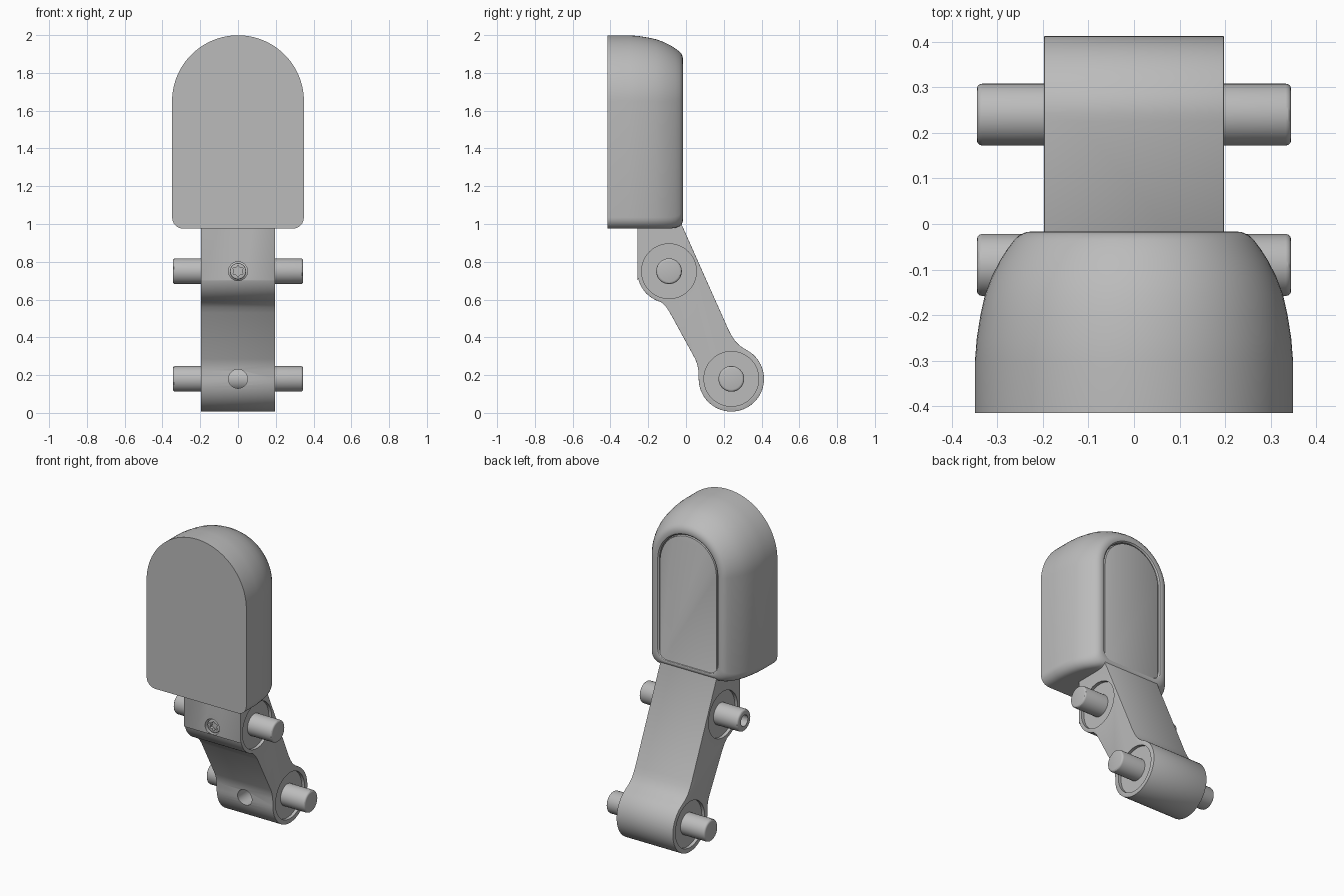
import bpy, bmesh, math
from mathutils import Vector, Matrix

if "Cube" in bpy.data.objects:
    bpy.data.objects.remove(bpy.data.objects["Cube"])

grey = bpy.data.materials.new("neutral grey")
grey.diffuse_color = (0.5, 0.5, 0.5, 1)
grey.use_nodes = True
grey.node_tree.nodes["Principled BSDF"].inputs["Base Color"].default_value = grey.diffuse_color


def make(name, bm):
    bmesh.ops.recalc_face_normals(bm, faces=bm.faces)
    me = bpy.data.meshes.new(name)
    bm.to_mesh(me)
    bm.free()
    me.materials.append(grey)
    ob = bpy.data.objects.new(name, me)
    bpy.context.collection.objects.link(ob)
    return ob


def loft(name, rings):
    """Skin equal-length rings of points and cap both ends."""
    bm = bmesh.new()
    vs = [[bm.verts.new(p) for p in r] for r in rings]
    n = len(vs[0])
    for a, b in zip(vs, vs[1:]):
        for i in range(n):
            bm.faces.new((a[i], a[(i + 1) % n], b[(i + 1) % n], b[i]))
    bm.faces.new(vs[0])
    bm.faces.new(vs[-1])
    return make(name, bm)


def cylinder(name, centre, radius, length, axis, sides=48):
    bm = bmesh.new()
    rot = Matrix.Rotation(math.pi / 2, 4, 'Y' if axis == 'X' else 'X')
    bmesh.ops.create_cone(bm, cap_ends=True, segments=sides, radius1=radius,
                          radius2=radius, depth=length,
                          matrix=Matrix.Translation(centre) @ rot)
    return make(name, bm)


def activate(ob):
    bpy.ops.object.select_all(action='DESELECT')
    ob.select_set(True)
    bpy.context.view_layer.objects.active = ob


def boolean(ob, cutter, operation='DIFFERENCE'):
    m = ob.modifiers.new("cut", 'BOOLEAN')
    m.operation, m.object, m.solver = operation, cutter, 'EXACT'
    activate(ob)
    bpy.ops.object.modifier_apply(modifier=m.name)
    bpy.data.objects.remove(cutter)


def bevel(ob, width, segments=2):
    m = ob.modifiers.new("edge", 'BEVEL')
    m.width, m.segments, m.limit_method = width, segments, 'ANGLE'
    m.angle_limit = math.radians(40)
    activate(ob)
    bpy.ops.object.modifier_apply(modifier=m.name)


def smooth(ob):
    activate(ob)
    bpy.ops.object.shade_smooth_by_angle(angle=math.radians(30))


def arc(cy, cz, r, a0, a1, n):
    return [(cy + r * math.cos(math.radians(a0 + (a1 - a0) * i / n)),
             cz + r * math.sin(math.radians(a0 + (a1 - a0) * i / n)))
            for i in range(n + 1)]


def arch(y, w, base, corner):
    """Round-topped outline of half width w at depth y."""
    pts = (arc(0, 1.65, w, 0, 180, 48)
           + arc(-w + corner, base + corner, corner, 180, 270, 6)
           + arc(w - corner, base + corner, corner, 270, 360, 6))
    return [(x, y, z) for x, z in pts]


# Pad: domed back with a shallow pocket for the arm tongue
pad_sections = [(-0.415, 0.349, 0.975), (-0.30, 0.349, 0.975),
                (-0.25, 0.345, 0.975), (-0.20, 0.337, 0.975),
                (-0.155, 0.327, 0.975), (-0.115, 0.312, 0.975),
                (-0.08, 0.294, 0.976), (-0.055, 0.278, 0.98),
                (-0.035, 0.263, 0.988), (-0.024, 0.251, 0.998),
                (-0.018, 0.237, 1.01), (-0.016, 0.222, 1.02),
                (-0.018, 0.211, 1.025), (-0.026, 0.204, 1.03),
                (-0.05, 0.203, 1.03)]
smooth(loft("pad", [arch(y, w, b, 0.06) for y, w, b in pad_sections]))

# Arm: side profile with two round lugs, trimmed to a round-topped tongue
UP, LOW = (-0.09, 0.75), (0.24, 0.18)
profile = [(-0.022, 1.95), (-0.022, 0.995), (0.225, 0.44), (0.243, 0.406),
           (0.262, 0.378), (0.288, 0.353)]
profile += arc(*LOW, 0.173, 62, -180, 40)
profile += [(0.066, 0.225), (0.060, 0.255), (0.049, 0.285), (-0.085, 0.53),
            (-0.105, 0.56), (-0.13, 0.585)]
profile += arc(*UP, 0.168, 247, 194, 10)
profile += [(-0.258, 0.70), (-0.258, 1.95)]
arm = loft("arm", [[(x, y, z) for y, z in profile] for x in (-0.3, 0.3)])
trim = loft("trim", [arch(y, 0.197, -0.2, 0.01) for y in (-0.6, 0.6)])
boolean(arm, trim, 'INTERSECT')
bevel(arm, 0.007)

# Counterbores on both sides and screw holes in the front
for cy, cz in (UP, LOW):
    for side in (-1, 1):
        boolean(arm, cylinder("bore", (side * 0.227, cy, cz), 0.145, 0.1, 'X', 64))
    boolean(arm, cylinder("hole", (0, cy - 0.15, cz), 0.05, 0.24, 'Y', 32))
smooth(arm)

# Pins through the lugs
for name, (cy, cz) in (("upper_pin", UP), ("lower_pin", LOW)):
    pin = cylinder(name, (0, cy, cz), 0.068, 0.69, 'X')
    bevel(pin, 0.012, 3)
    if name == "upper_pin":
        boolean(pin, cylinder("socket", (-0.345, cy, cz), 0.035, 0.1, 'X', 32))
    smooth(pin)

# Set screw with a star-shaped recess
screw = cylinder("set_screw", (0, -0.19, UP[1]), 0.043, 0.11, 'Y', 32)
bevel(screw, 0.005)
star = []
for y in (-0.27, -0.225):
    star.append([(r * math.sin(i * math.pi / 6), y, UP[1] + r * math.cos(i * math.pi / 6))
                 for i, r in enumerate([0.031, 0.021] * 6)])
boolean(screw, loft("star_cutter", star))
smooth(screw)
